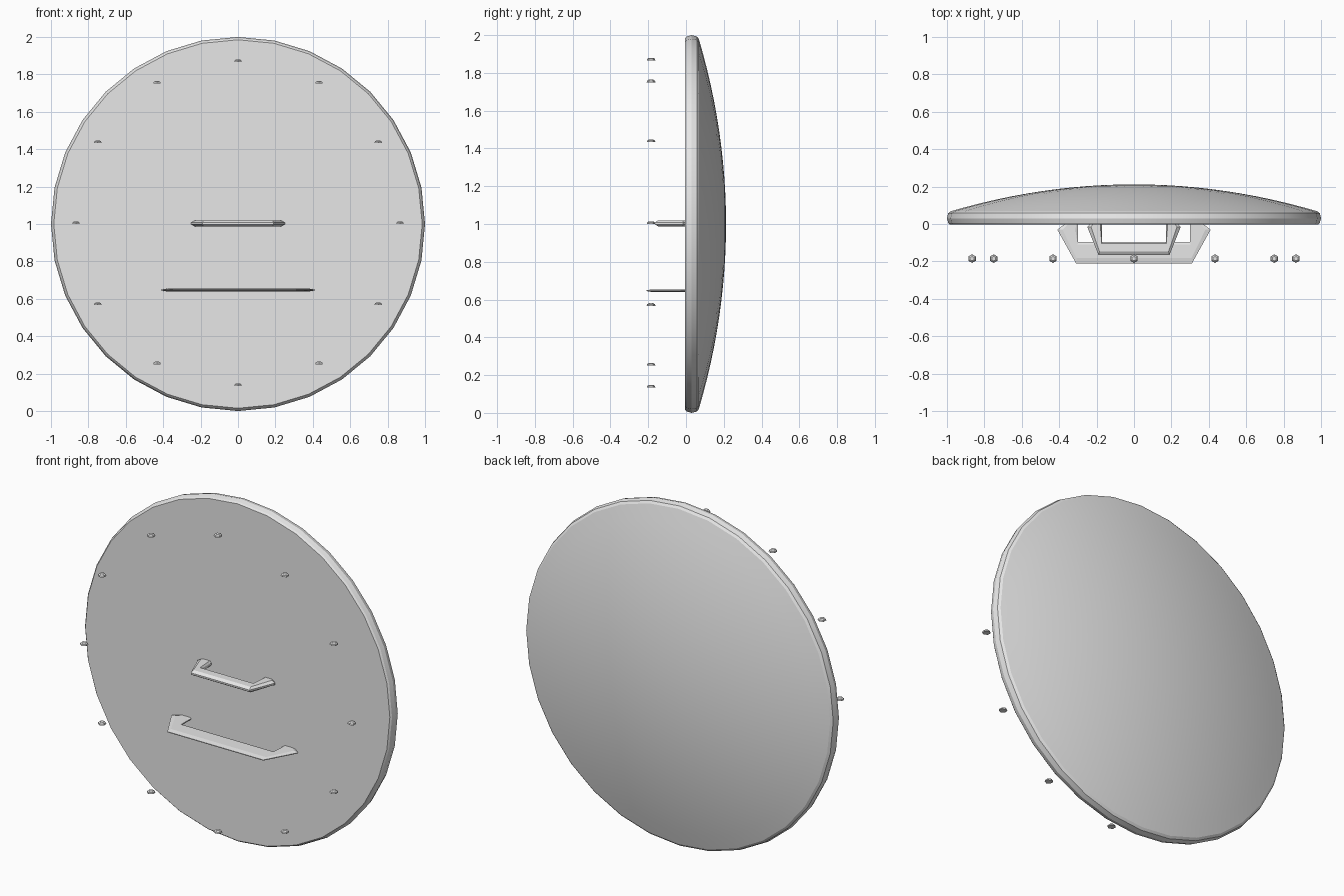
import bpy, bmesh
from math import sin, cos, pi, radians

if "Cube" in bpy.data.objects:
    bpy.data.objects.remove(bpy.data.objects["Cube"])

mat = bpy.data.materials.new("light_grey")
mat.diffuse_color = (0.8, 0.8, 0.8, 1)
mat.use_nodes = True
mat.node_tree.nodes["Principled BSDF"].inputs["Base Color"].default_value = mat.diffuse_color


def finish(name, bm, angle=None):
    bmesh.ops.recalc_face_normals(bm, faces=bm.faces)
    me = bpy.data.meshes.new(name)
    bm.to_mesh(me)
    bm.free()
    me.materials.append(mat)
    ob = bpy.data.objects.new(name, me)
    bpy.context.collection.objects.link(ob)
    if angle:
        bpy.ops.object.select_all(action='DESELECT')
        ob.select_set(True)
        bpy.context.view_layer.objects.active = ob
        bpy.ops.object.shade_smooth_by_angle(angle=radians(angle))
    return ob


def loft(bm, rings, cap=True):
    """Join equal-length closed rings of points with quads."""
    vs = [[bm.verts.new(p) for p in r] for r in rings]
    n = len(vs[0])
    for a, b in zip(vs, vs[1:]):
        for i in range(n):
            j = (i + 1) % n
            bm.faces.new((a[i], a[j], b[j], b[i]))
    if cap:
        bm.faces.new(vs[0])
        bm.faces.new(vs[-1])
    return vs


def disc_ring(r, y, n=32):
    return [(r * sin(2 * pi * i / n), y, 1 + r * cos(2 * pi * i / n)) for i in range(n)]


# shield body: flat front, rounded rim, domed back
rim = [(0.985, -0.004), (0.993, 0.005), (1.0, 0.03), (0.993, 0.058), (0.98, 0.068)]
dome = [(0.98 * k / 12, 0.068 + 0.144 * (1 - (k / 12) ** 2)) for k in range(11, 0, -1)]
bm = bmesh.new()
vs = loft(bm, [disc_ring(r, y) for r, y in rim + dome], cap=False)
bm.faces.new(vs[0])
tip = bm.verts.new((0, 0.212, 1))
for i in range(32):
    bm.faces.new((vs[-1][i], vs[-1][(i + 1) % 32], tip))
finish("shield_body", bm, 16)


# bent handles: half outline of (inner point, outer point), mirrored in x
def handle(name, half, z, t):
    secs = half + [tuple((-x, y) for x, y in s) for s in reversed(half)]
    shape = [(0, .4), (.12, 1), (.75, 1), (1, .3), (1, -.3), (.75, -1), (.12, -1), (0, -.4)]
    rings = [[(a[0] + (b[0] - a[0]) * f, a[1] + (b[1] - a[1]) * f, z + t * h)
              for f, h in shape] for a, b in secs]
    bm = bmesh.new()
    loft(bm, rings)
    finish(name, bm)


handle("hand_grip", [((.17, 0), (.235, 0)), ((.17, -.015), (.25, -.015)),
                     ((.17, -.095), (.19, -.165))], 1.003, 0.016)
handle("arm_strap", [((.30, 0), (.37, 0)), ((.30, -.03), (.41, -.03)),
                     ((.30, -.095), (.31, -.21))], 0.647, 0.007)

# twelve small hexagonal rivet caps standing in front of the disc
for k in range(12):
    cx, cz = 0.866 * sin(k * pi / 6), 1 + 0.866 * cos(k * pi / 6)
    bm = bmesh.new()
    loft(bm, [[(cx + r * sin(i * pi / 3), -0.185 + r * cos(i * pi / 3), cz + h)
               for i in range(6)] for r, h in [(.023, 0), (.021, .008), (.012, .014)]])
    finish(f"rivet_{k + 1}", bm)
